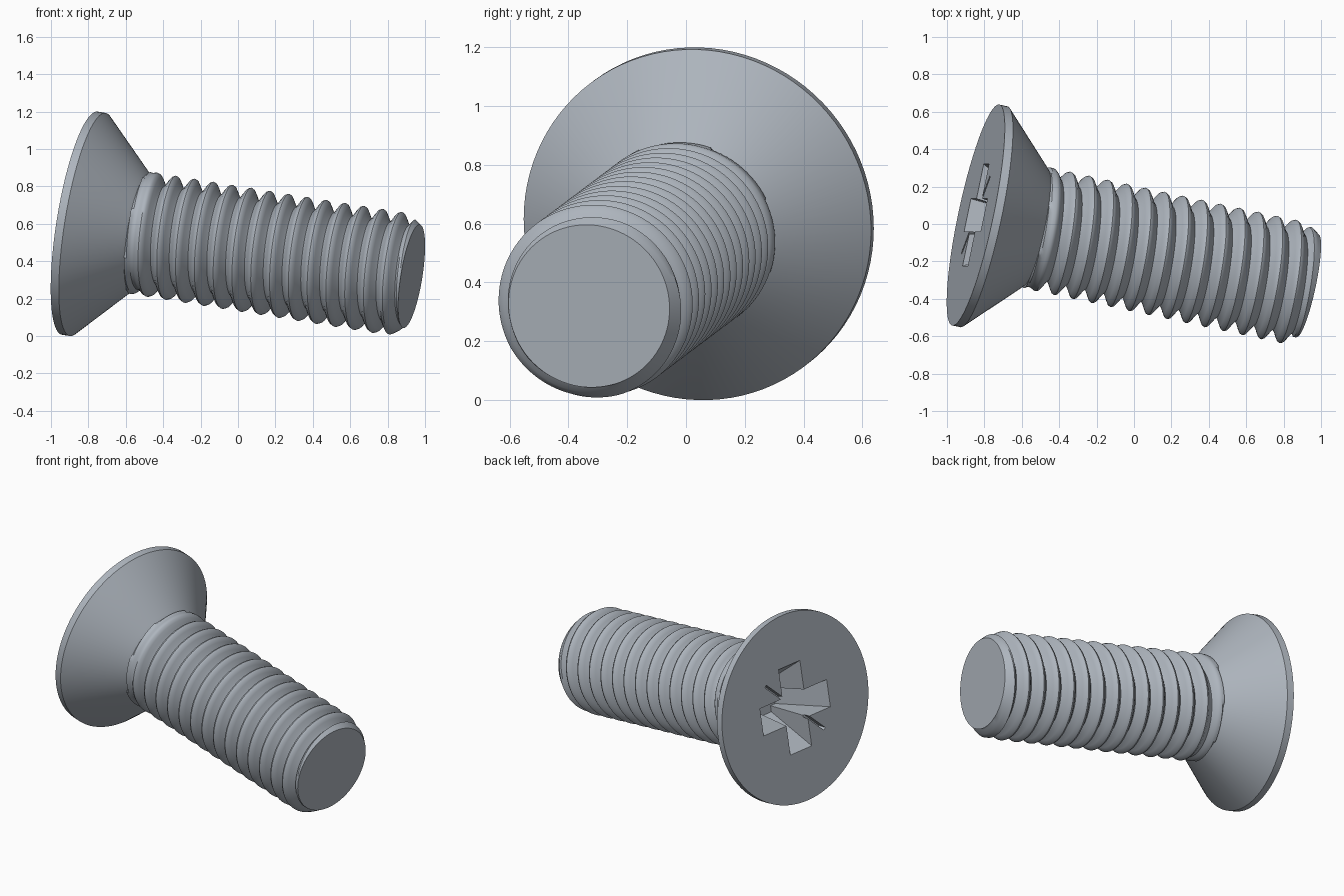
import bpy, bmesh, math
from mathutils import Matrix, Vector

if "Cube" in bpy.data.objects:
    bpy.data.objects.remove(bpy.data.objects["Cube"])

# Material
steel = bpy.data.materials.new("steel grey")
steel.use_nodes = True
colour = (0.42, 0.46, 0.51, 1)
steel.diffuse_color = colour
steel.node_tree.nodes["Principled BSDF"].inputs["Base Color"].default_value = colour

# Screw dimensions along its own axis, measured from the head face
SEG = 96
PITCH = 0.104
NECK, TIP = 0.33, 1.836
CREST, DEPTH, TIP_R = 0.332, 0.064, 0.28
CREST_AT = 1.701
THREAD = [1, 0.9, 0.6, 0.25, 0, 0.25, 0.6, 0.9]
STEPS = len(THREAD)


def thread_radius(t, shape):
    """Radius of the thread, fading in at the neck and chamfered at the tip."""
    if t <= NECK:
        return 0.318
    if t >= TIP:
        return TIP_R
    fade = min(1, (t - NECK) / 0.1)
    r = CREST - DEPTH * (1 - shape) * fade
    chamfer = TIP_R + (TIP - t) * 0.7
    return min(r, chamfer)


def new_object(name, bm):
    bmesh.ops.recalc_face_normals(bm, faces=bm.faces)
    mesh = bpy.data.meshes.new(name)
    bm.to_mesh(mesh)
    bm.free()
    mesh.materials.append(steel)
    ob = bpy.data.objects.new(name, mesh)
    bpy.context.collection.objects.link(ob)
    return ob


# Head rings, then rows that follow the helix
bm = bmesh.new()
rows = []


def add_row(point):
    row = []
    for j in range(SEG + 1):
        a = 2 * math.pi * (j % SEG) / SEG
        r, t = point(j / SEG)
        row.append(bm.verts.new((r * math.cos(a), r * math.sin(a), t)))
    rows.append(row)


for r, t in [(0.604, 0), (0.604, 0.045), (0.335, 0.315)]:
    add_row(lambda f: (r, t))

first = -math.ceil((CREST_AT - NECK) / PITCH + 1) * STEPS
last = math.ceil((TIP - CREST_AT) / PITCH) * STEPS
for k in range(first, last + 1):
    def helix(f):
        t = CREST_AT + PITCH * (k / STEPS + f)
        t = max(NECK, min(TIP, t))
        return thread_radius(t, THREAD[k % STEPS]), t
    add_row(helix)

for lower, upper in zip(rows, rows[1:]):
    for j in range(SEG):
        bm.faces.new((lower[j], lower[j + 1], upper[j + 1], upper[j]))
bm.faces.new(rows[0][:SEG])
bm.faces.new(rows[-1][:SEG])
bmesh.ops.remove_doubles(bm, verts=bm.verts, dist=0.0001)
bmesh.ops.dissolve_degenerate(bm, edges=bm.edges, dist=0.0001)
screw = new_object("countersunk_screw", bm)


# Drive recess: tapered crossed bars and four shallow diagonal ticks
def cut_bar(angle, half_len, half_wid, depth, end_len, end_wid):
    bm = bmesh.new()
    bmesh.ops.create_cube(bm, size=2)
    for v in bm.verts:
        deep = v.co.z > 0
        v.co.x *= end_len if deep else half_len
        v.co.y *= end_wid if deep else half_wid
        v.co.z = depth if deep else -0.01
    bm.transform(Matrix.Rotation(angle, 4, "Z"))
    cutter = new_object("recess_cutter", bm)
    cutter.hide_render = True
    mod = screw.modifiers.new("recess", "BOOLEAN")
    mod.operation, mod.solver, mod.object = "DIFFERENCE", "EXACT", cutter
    bpy.context.view_layer.objects.active = screw
    bpy.ops.object.modifier_apply(modifier=mod.name)
    bpy.data.objects.remove(cutter)


for turn in (0, math.pi / 2):
    cut_bar(turn, 0.285, 0.09, 0.3, 0.1, 0.06)
    cut_bar(turn + math.pi / 4, 0.3, 0.01, 0.04, 0.28, 0.008)

# Smooth shading with crisp edges
bpy.ops.object.select_all(action="DESELECT")
screw.select_set(True)
bpy.context.view_layer.objects.active = screw
bpy.ops.object.shade_smooth_by_angle(angle=math.radians(35))

# Lean the screw so that it rests on its head rim and tip
axis = Vector((1, -0.213, -0.16)).normalized()
side = Vector((0, 1, 0))
side = (side - axis * side.dot(axis)).normalized()
up = axis.cross(side)
place = Matrix((side, up, axis)).transposed().to_4x4()
place.translation = (-0.846, 0.048, 0.6)
screw.data.transform(place)
lowest = min(v.co.z for v in screw.data.vertices)
screw.data.transform(Matrix.Translation((0, 0, -lowest)))
